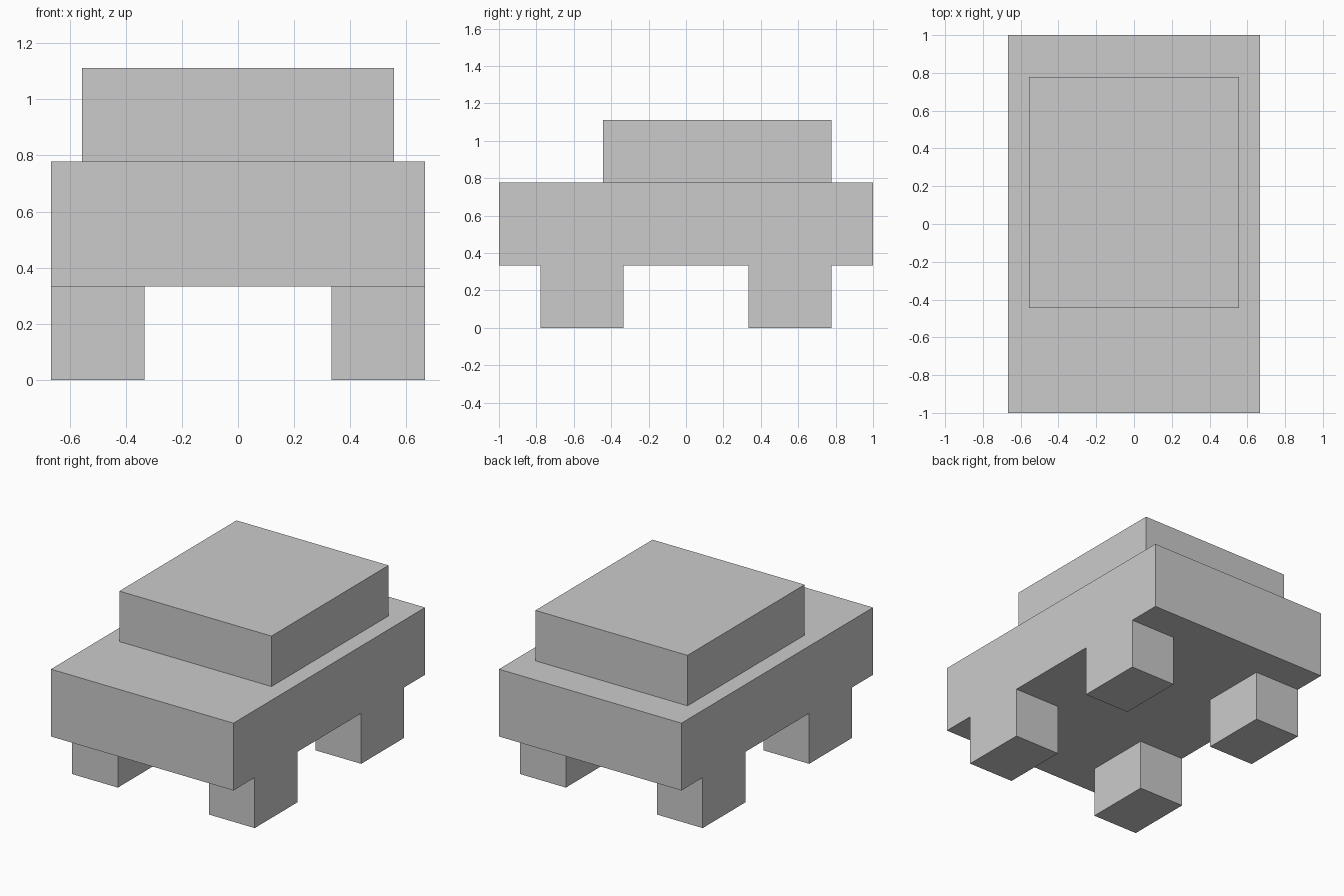
import bpy

if "Cube" in bpy.data.objects:
    bpy.data.objects.remove(bpy.data.objects["Cube"])

U = 1 / 9  # the whole model sits on a grid of ninths


def box(name, x, y, z):
    """Axis-aligned box from (min, max) ranges in grid units."""
    ranges = (x, y, z)
    bpy.ops.mesh.primitive_cube_add(size=1)
    obj = bpy.context.object
    obj.name = obj.data.name = name
    size = [(hi - lo) * U for lo, hi in ranges]
    for v in obj.data.vertices:
        v.co = [c * s for c, s in zip(v.co, size)]
    obj.location = [(lo + hi) / 2 * U for lo, hi in ranges]
    return obj


# Main body slab
box("body", (-6, 6), (-9, 9), (3, 7))

# Cabin block, set towards the back
box("cabin", (-5, 5), (-4, 7), (7, 10))

# Four block wheels, flush with the body sides
for end, y in (("front", (-7, -3)), ("back", (3, 7))):
    for side, x in (("left", (-6, -3)), ("right", (3, 6))):
        box(f"{end}_{side}_wheel", x, y, (0, 3))
